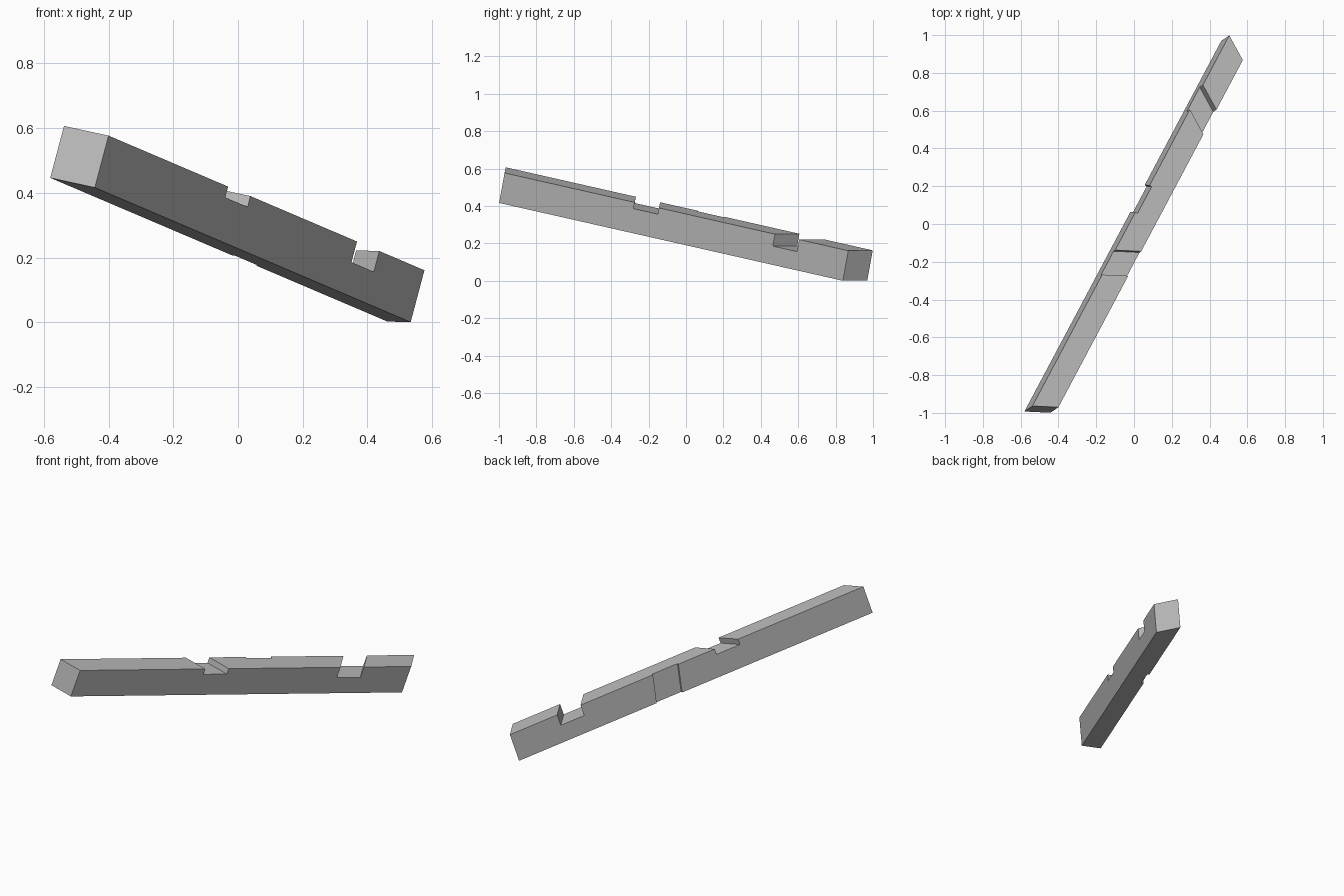
import bpy, bmesh
from mathutils import Vector

cube = bpy.data.objects.get("Cube")
if cube:
    bpy.data.objects.remove(cube, do_unlink=True)

# Frame of the tilted beam: along, across and up, from its upper edge corner
origin = Vector((-0.4, -0.97, 0.577))
along = Vector((0.46, 0.866, -0.196)).normalized()
across = Vector((-0.861, 0.492, 0.139))
across = (across - along * across.dot(along)).normalized()
up = along.cross(across)
WIDTH, HEIGHT = 0.126, 0.168

grey = bpy.data.materials.new("plain grey")
grey.use_nodes = True
grey.diffuse_color = (0.5, 0.5, 0.5, 1)
grey.node_tree.nodes["Principled BSDF"].inputs["Base Color"].default_value = (0.5, 0.5, 0.5, 1)


def block(name, ends, sides, depths, skews, lean):
    """Six-sided block whose ends are skewed across the beam and lean with depth."""
    bm = bmesh.new()
    rings = []
    for s, skew in zip(ends, skews):
        ring = []
        for i, j in ((0, 0), (1, 0), (1, 1), (0, 1)):
            t, v = sides[i], depths[j]
            pos = origin + along * (s + skew * t - lean * v) + across * t - up * v
            ring.append(bm.verts.new(pos))
        rings.append(ring)
        bm.faces.new(ring)
    for k in range(4):
        n = (k + 1) % 4
        bm.faces.new((rings[0][k], rings[0][n], rings[1][n], rings[1][k]))
    bmesh.ops.recalc_face_normals(bm, faces=bm.faces)
    mesh = bpy.data.meshes.new(name)
    bm.to_mesh(mesh)
    bm.free()
    mesh.materials.append(grey)
    obj = bpy.data.objects.new(name, mesh)
    bpy.context.collection.objects.link(obj)
    return obj


# Beam with two differently angled ends
NEAR, FAR, LEAN = -0.504, 0.635, 0.08
beam = block("beam", (0, 2.122), (0, WIDTH), (0, HEIGHT), (NEAR, FAR), LEAN)

# Two notches across the top and one shallow housing in the left side
through = (-0.05, WIDTH + 0.05)
cutters = [
    block("shallow_notch_cutter", (0.803, 0.953), through, (-0.05, 0.035), (NEAR, NEAR), LEAN),
    block("deep_notch_cutter", (1.669, 1.819), through, (-0.05, 0.067), (FAR, FAR), LEAN),
    block("side_housing_cutter", (1.122, 1.285), (WIDTH - 0.013, WIDTH + 0.05),
          (-0.05, HEIGHT + 0.05), (0, 0), -0.13),
]
bpy.context.view_layer.objects.active = beam
for cutter in cutters:
    cutter.hide_render = True
    mod = beam.modifiers.new(cutter.name, "BOOLEAN")
    mod.operation = "DIFFERENCE"
    mod.solver = "EXACT"
    mod.object = cutter
    bpy.ops.object.modifier_apply(modifier=mod.name)
    bpy.data.objects.remove(cutter, do_unlink=True)
